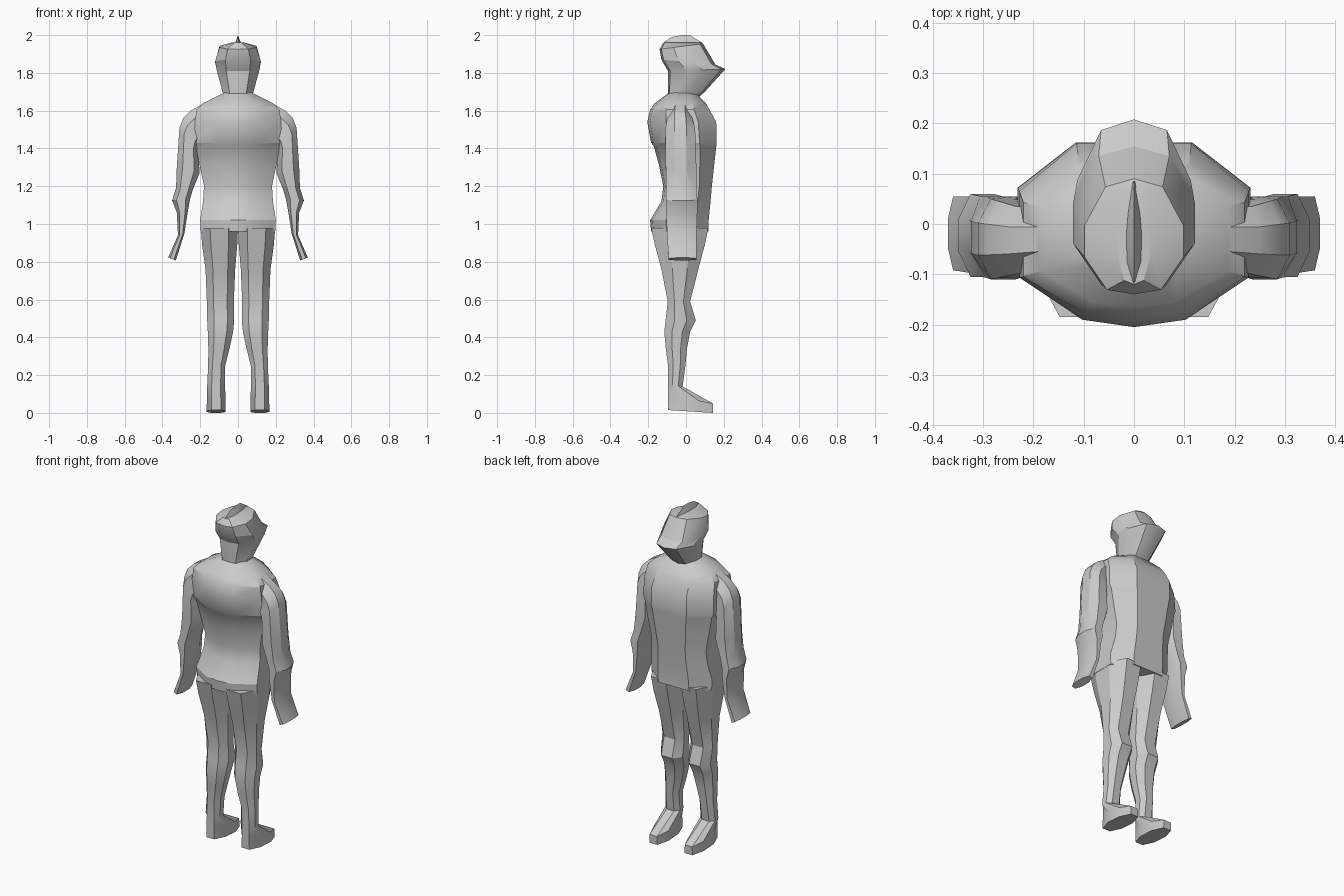
import bpy, bmesh, math

# Unit cross-sections: u across (0..1), v back-to-front along y (0..1)
LIMB = [(0, .3), (.25, 0), (.75, 0), (1, .3), (1, .7), (.75, 1), (.25, 1), (0, .7)]


def symmetric(half):
    """Full section from right-hand points (u measured from the centre, 0..1)."""
    right = [(.5 + u / 2, v) for u, v in half]
    left = [(.5 - u / 2, v) for u, v in reversed(half) if u > 0]
    return right + left


TORSO = symmetric([(0, 0), (.45, .04), (1, .27), (1, .74), (.5, 1)])
HEAD = symmetric([(0, 0), (.55, .04), (1, .32), (1, .6), (.58, .93), (0, 1)])


def ring(section, x0, x1, y0, y1, z, dx=0, dy=0):
    """Place a section in a box, sloping by dx across and dy front-to-back."""
    return [(x0 + (x1 - x0) * u, y0 + (y1 - y0) * v, z + u * dx + v * dy)
            for u, v in section]


def loft(name, rings, mirror=False, angle=28):
    bm = bmesh.new()
    loops = [[bm.verts.new(p) for p in r] for r in rings]
    n = len(loops[0])
    for a, b in zip(loops, loops[1:]):
        for i in range(n):
            j = (i + 1) % n
            bm.faces.new((a[i], a[j], b[j], b[i]))
    bm.faces.new(loops[0])
    bm.faces.new(loops[-1])
    bmesh.ops.recalc_face_normals(bm, faces=bm.faces)
    me = bpy.data.meshes.new(name)
    bm.to_mesh(me)
    bm.free()
    ob = bpy.data.objects.new(name, me)
    bpy.context.collection.objects.link(ob)
    bpy.ops.object.select_all(action='DESELECT')
    ob.select_set(True)
    bpy.context.view_layer.objects.active = ob
    bpy.ops.object.shade_smooth_by_angle(angle=math.radians(angle))
    if mirror:
        mod = ob.modifiers.new("mirror", 'MIRROR')
        mod.use_mirror_merge = False
    return ob


# Torso: half width, back y, front y, height
loft("torso", [ring(TORSO, -w, w, b, f, z) for w, b, f, z in [
    (.197, -.185, .12, .96), (.2, -.19, .12, 1.02), (.185, -.13, .13, 1.12),
    (.18, -.12, .137, 1.2), (.205, -.145, .15, 1.32), (.222, -.17, .16, 1.41),
    (.232, -.185, .162, 1.43), (.228, -.205, .16, 1.54), (.22, -.19, .125, 1.605),
    (.185, -.165, .105, 1.64), (.075, -.09, .05, 1.695)]])

# Head with projecting face plate: half width, back y, front y, back z, slope
loft("head", [ring(HEAD, -w, w, b, f, z, 0, s) for w, b, f, z, s in [
    (.072, -.092, .055, 1.66, 0), (.082, -.095, .1, 1.70, 0),
    (.113, -.095, .208, 1.81, .01), (.121, -.13, .155, 1.87, -.025),
    (.098, -.14, .09, 1.925, .03), (.035, -.12, .075, 1.96, 0)]])

# Thin crest ridge along the crown
loft("head_crest", [[(0, y, lo), (w, y, lo + .01), (0, y, hi), (-w, y, lo + .01)]
                    for y, w, lo, hi in [(-.135, .002, 1.9, 1.93), (-.115, .01, 1.93, 1.965),
                                         (-.075, .014, 1.95, 1.99), (-.02, .015, 1.95, 2.0),
                                         (.02, .012, 1.95, 2.0), (.085, .002, 1.95, 1.96)]])

# Arms: inner x, outer x, back y, front y, inner z, outward rise
loft("arm", [ring(LIMB, a, b, y0, y1, z, s) for a, b, y0, y1, z, s in [
    (.15, .18, -.09, .03, 1.45, .19), (.19, .25, -.1, .035, 1.42, .18),
    (.205, .29, -.107, .045, 1.40, .16), (.21, .31, -.11, .05, 1.37, .14),
    (.203, .324, -.107, .055, 1.27, .03), (.24, .328, -.105, .055, 1.18, .01),
    (.254, .349, -.105, .06, 1.13, -.005), (.265, .324, -.105, .06, 1.07, -.01),
    (.284, .318, -.1, .055, .95, -.01), (.329, .37, -.092, .055, .807, .015)]], True)

# Legs and feet: inner x, outer x, back y, front y, back z, slope to the toe
loft("leg", [ring(LIMB, a, b, y0, y1, z, 0, s) for a, b, y0, y1, z, s in [
    (0, .197, -.185, .118, .98, 0), (.004, .19, -.165, .1, .89, 0),
    (.015, .172, -.13, .065, .76, 0), (.022, .165, -.097, .022, .59, 0),
    (.02, .163, -.108, .052, .49, 0), (.026, .16, -.115, .022, .43, 0),
    (.045, .157, -.107, .005, .34, 0), (.068, .158, -.095, -.003, .25, 0),
    (.068, .163, -.095, -.018, .15, -.01), (.067, .165, -.095, .142, .09, -.04),
    (.065, .166, -.095, .142, .015, -.015)]], True)
